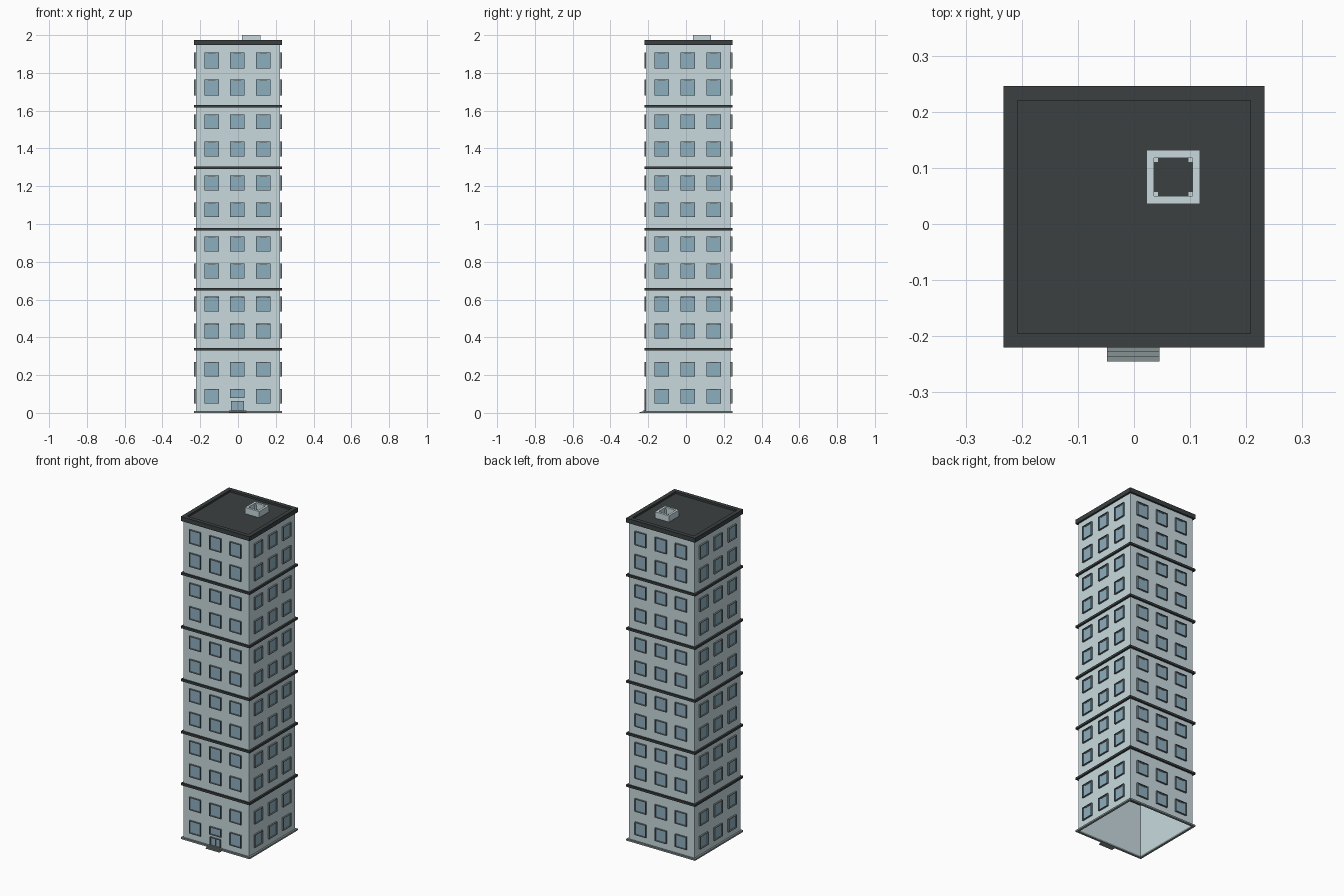
import bpy, bmesh, math
from mathutils import Matrix, Vector

if "Cube" in bpy.data.objects:
    bpy.data.objects.remove(bpy.data.objects["Cube"])

CY = 0.0125      # tower centre in y
W = 0.222        # half width of the walls
R = 0.233        # half width of roof, bands and base


def mat(name, rgb):
    m = bpy.data.materials.new(name)
    m.diffuse_color = (*rgb, 1)
    m.use_nodes = True
    m.node_tree.nodes["Principled BSDF"].inputs["Base Color"].default_value = m.diffuse_color
    return m


wall_m = mat("pale wall", (0.578, 0.70, 0.73))
dark_m = mat("dark roof", (0.044, 0.051, 0.051))
glass_m = mat("blue glass", (0.27, 0.43, 0.52))
frame_m = mat("window frame grey", (0.19, 0.23, 0.235))
stone_m = mat("grey stone", (0.24, 0.29, 0.29))


def box(bm, x0, x1, y0, y1, z0, z1, M=Matrix()):
    T = Matrix.Translation(((x0 + x1) / 2, (y0 + y1) / 2, (z0 + z1) / 2))
    S = Matrix.Diagonal((x1 - x0, y1 - y0, z1 - z0, 1))
    return bmesh.ops.create_cube(bm, size=1, matrix=M @ T @ S)


def ring(bm, cx, cy, h, hi, z0, z1):
    """Square tube with outer half width h and inner half width hi."""
    corners = [(-1, -1), (1, -1), (1, 1), (-1, 1)]
    loops = [[bm.verts.new((cx + a * s, cy + b * s, z)) for a, b in corners]
             for s, z in ((h, z0), (h, z1), (hi, z1), (hi, z0))]
    for k in range(4):
        A, B = loops[k], loops[(k + 1) % 4]
        for i in range(4):
            j = (i + 1) % 4
            bm.faces.new((A[i], A[j], B[j], B[i]))


def finish(bm, name, m):
    me = bpy.data.meshes.new(name)
    bm.normal_update()
    bm.to_mesh(me)
    bm.free()
    me.materials.append(m)
    ob = bpy.data.objects.new(name, me)
    bpy.context.collection.objects.link(ob)
    return ob


# Walls: one storey pair between each pair of bands, open underneath
bands = [0.336, 0.654, 0.973, 1.297, 1.624]
bm = bmesh.new()
levels = [0.0] + bands + [1.95]
for z0, z1 in zip(levels, levels[1:]):
    res = box(bm, -W, W, CY - W, CY + W, z0, z1)
    caps = {f for v in res["verts"] for f in v.link_faces if abs(f.normal.z) > 0.5}
    bmesh.ops.delete(bm, geom=list(caps), context="FACES")
finish(bm, "walls", wall_m)

# Dark bands between the storeys
bm = bmesh.new()
for z in bands:
    box(bm, -R, R, CY - R, CY + R, z - 0.0065, z + 0.0065)
finish(bm, "storey_bands", dark_m)

# Roof slab and parapet
bm = bmesh.new()
box(bm, -0.215, 0.215, CY - 0.215, CY + 0.215, 1.95, 1.962)
ring(bm, 0, CY, R, 0.208, 1.947, 1.974)
finish(bm, "roof", dark_m)

# Hollow roof vent with inner corner posts
bm = bmesh.new()
vx, vy = 0.07, 0.084
ring(bm, vx, vy, 0.048, 0.034, 1.962, 2.0)
for sx in (-1, 1):
    for sy in (-1, 1):
        x, y = vx + sx * 0.030, vy + sy * 0.030
        box(bm, x - 0.004, x + 0.004, y - 0.004, y + 0.004, 1.962, 1.99)
finish(bm, "roof_vent", wall_m)

# Base flange and entrance steps
bm = bmesh.new()
ring(bm, 0, CY, R, W - 0.002, 0, 0.01)
finish(bm, "base_flange", stone_m)
bm = bmesh.new()
for y, z in ((-0.245, 0.004), (-0.236, 0.008), (-0.227, 0.012)):
    box(bm, -0.048, 0.045, y, CY - W - 0.001, 0, z)
finish(bm, "steps", stone_m)

# Windows: thin projecting frames around set-back panes
frames, panes = bmesh.new(), bmesh.new()
BACK = -W - 0.001


def window(M, x, z0, z1, w=0.077, depth=0.011, t=0.003, bar=True):
    a, b = x - w / 2, x + w / 2
    y0, y1 = -W - depth, BACK
    box(frames, a, a + t, y0, y1, z0, z1, M)
    box(frames, b - t, b, y0, y1, z0, z1, M)
    box(frames, a + t, b - t, y0, y1, z0, z0 + t, M)
    box(frames, a + t, b - t, y0, y1, z1 - t, z1, M)
    box(panes, a + t, b - t, -W - 0.003, BACK, z0 + t, z1 - t, M)
    if bar:   # small vent at the head of the pane
        box(frames, x - 0.02, x + 0.02, -W - 0.006, BACK, z1 - 0.007, z1 - t, M)


rows = [0.088, 0.231, 0.433, 0.576, 0.751, 0.894,
        1.075, 1.217, 1.397, 1.542, 1.723, 1.865]
for side in range(4):
    M = Matrix.Translation((0, CY, 0)) @ Matrix.Rotation(side * math.pi / 2, 4, "Z")
    for r, z in enumerate(rows):
        h = 0.042 if r > 9 else 0.039
        for c, x in enumerate((-0.14, -0.003, 0.134)):
            if side == 0 and r == 0 and c == 1:
                window(M, x, 0.079, 0.127)            # short window over the door
            else:
                window(M, x, z - h, z + h)

# Double entrance door with centre post
M = Matrix.Translation((0, CY, 0))
window(M, -0.003, 0.012, 0.064, w=0.07, bar=False)
box(frames, -0.0045, -0.0015, -W - 0.006, BACK, 0.012, 0.064, M)
finish(frames, "window_frames", frame_m)
finish(panes, "window_panes", glass_m)
